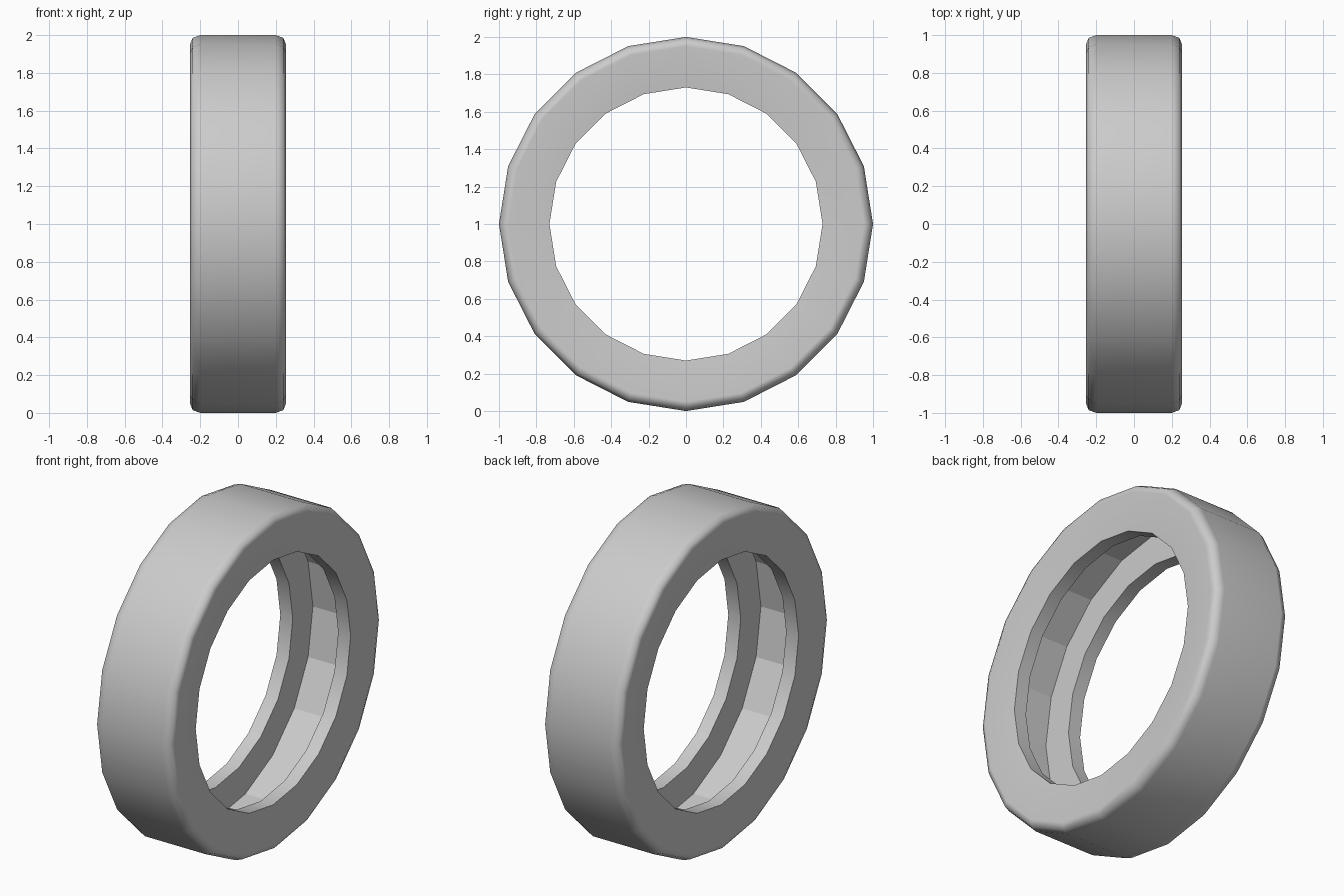
import bpy, bmesh, math

if "Cube" in bpy.data.objects:
    bpy.data.objects.remove(bpy.data.objects["Cube"])

SIDES = 20

# Half cross-section (x, radius): groove floor, side wall, inner lip,
# slightly dished face, rounded shoulder, tread
half = [(0.15, 0.92), (0.15, 0.73), (0.232, 0.73),
        (0.254, 0.95), (0.24, 0.985), (0.2, 1.0)]
# Mirror to a closed loop
profile = half + [(-x, r) for x, r in reversed(half)]

bm = bmesh.new()
rings = []
for i in range(SIDES):
    a = 2 * math.pi * i / SIDES
    rings.append([bm.verts.new((x, r * math.sin(a), 1 + r * math.cos(a)))
                  for x, r in profile])

n = len(profile)
for i in range(SIDES):
    a, b = rings[i], rings[(i + 1) % SIDES]
    for j in range(n):
        k = (j + 1) % n
        face = bm.faces.new((a[j], a[k], b[k], b[j]))
        # The groove floor keeps flat facets
        face.smooth = j != n - 1
bmesh.ops.recalc_face_normals(bm, faces=bm.faces[:])

# Crisp edges where the profile turns sharply
for e in bm.edges:
    e.smooth = e.calc_face_angle(0) < math.radians(50)

mesh = bpy.data.meshes.new("tyre")
bm.to_mesh(mesh)
bm.free()
tyre = bpy.data.objects.new("tyre", mesh)
bpy.context.collection.objects.link(tyre)

# Broad faces dominate the shading across the narrow shoulder
weighted = tyre.modifiers.new("weighted_normals", 'WEIGHTED_NORMAL')
weighted.keep_sharp = True

# Mid-grey rubber
rubber = bpy.data.materials.new("rubber")
rubber.diffuse_color = (0.53, 0.53, 0.53, 1)
rubber.use_nodes = True
rubber.node_tree.nodes["Principled BSDF"].inputs["Base Color"].default_value = rubber.diffuse_color
mesh.materials.append(rubber)
